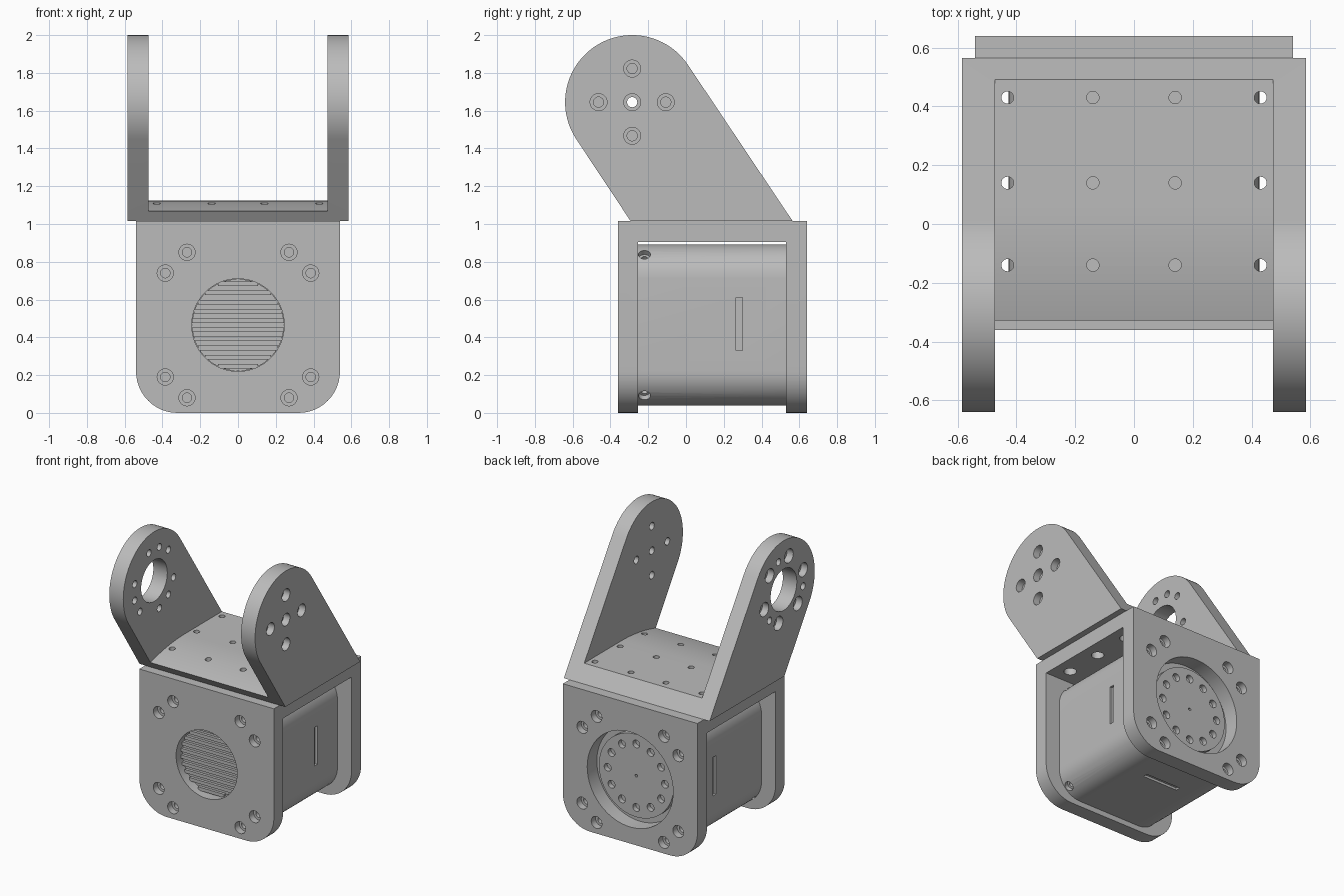
import bpy, bmesh, math
from mathutils import Vector

if "Cube" in bpy.data.objects:
    bpy.data.objects.remove(bpy.data.objects["Cube"])

grey = bpy.data.materials.new("plain_grey")
grey.use_nodes = True
grey.diffuse_color = (0.5, 0.5, 0.5, 1)
grey.node_tree.nodes["Principled BSDF"].inputs["Base Color"].default_value = (0.5, 0.5, 0.5, 1)

AXES = {"x": Vector((1, 0, 0)), "y": Vector((0, 1, 0)), "z": Vector((0, 0, 1))}


def prism(bm, outline, axis, lo, hi):
    """Extrude a 2D outline along an axis (outline is xz for y, yz for x, xy for z)."""
    put = {"x": lambda a, b: (lo, a, b), "y": lambda a, b: (a, lo, b), "z": lambda a, b: (a, b, lo)}[axis]
    face = bm.faces.new([bm.verts.new(put(*p)) for p in outline])
    new = bmesh.ops.extrude_face_region(bm, geom=[face])["geom"]
    bmesh.ops.translate(bm, vec=AXES[axis] * (hi - lo), verts=[v for v in new if isinstance(v, bmesh.types.BMVert)])
    bmesh.ops.recalc_face_normals(bm, faces=bm.faces[:])


def box(bm, x0, x1, y0, y1, z0, z1):
    prism(bm, [(x0, z0), (x1, z0), (x1, z1), (x0, z1)], "y", y0, y1)


def rod(bm, start, end, radius, sides=24):
    """Capped cylinder between two points."""
    start, end = Vector(start), Vector(end)
    d = end - start
    mat = d.to_track_quat("Z", "Y").to_matrix().to_4x4()
    mat.translation = (start + end) / 2
    bmesh.ops.create_cone(bm, cap_ends=True, segments=sides, radius1=radius, radius2=radius,
                          depth=d.length, matrix=mat)


def make(name, bm):
    mesh = bpy.data.meshes.new(name)
    bm.to_mesh(mesh)
    bm.free()
    obj = bpy.data.objects.new(name, mesh)
    bpy.context.collection.objects.link(obj)
    mesh.materials.append(grey)
    return obj


def activate(obj):
    bpy.ops.object.select_all(action="DESELECT")
    obj.select_set(True)
    bpy.context.view_layer.objects.active = obj


def cut(obj, bm):
    """Subtract the cutter shapes and discard them."""
    cutter = make("cutter", bm)
    cutter.hide_render = True
    mod = obj.modifiers.new("cut", "BOOLEAN")
    mod.operation, mod.solver, mod.object = "DIFFERENCE", "EXACT", cutter
    mod.use_self = True
    activate(obj)
    bpy.ops.object.modifier_apply(modifier=mod.name)
    bpy.data.objects.remove(cutter)


def smooth(obj):
    activate(obj)
    bpy.ops.object.shade_smooth_by_angle(angle=math.radians(30))


def arc(cx, cy, r, a0, a1, n):
    return [(cx + r * math.cos(math.radians(a0 + (a1 - a0) * i / n)),
             cy + r * math.sin(math.radians(a0 + (a1 - a0) * i / n))) for i in range(n + 1)]


MID = 0.465                                   # height of the motor axis
FRONT, BACK = -0.36, 0.64
IN_FRONT, IN_BACK = -0.255, 0.53
DECK = 1.015                                  # joint between the two brackets
deck_holes = [(x, y) for x in (-0.43, -0.14, 0.14, 0.43) for y in (-0.14, 0.14, 0.43)]

# Lower bracket: inverted channel with rounded lower corners
bm = bmesh.new()
prism(bm, arc(-0.32, 0.22, 0.22, 180, 270, 12) + arc(0.32, 0.22, 0.22, 270, 360, 12)
      + [(0.54, DECK), (-0.54, DECK)], "y", FRONT, BACK)
lower = make("lower_bracket", bm)
bm = bmesh.new()
box(bm, -1, 1, IN_FRONT, IN_BACK, -1, 0.905)
cut(lower, bm)
bm = bmesh.new()
rod(bm, (0, FRONT - 0.1, MID), (0, 0, MID), 0.245, 64)
rod(bm, (0, 0.3, MID), (0, BACK + 0.1, MID), 0.345, 64)
for sx in (-1, 1):
    for sz in (-1, 1):
        for dx, dz in ((0.27, 0.385), (0.385, 0.275)):
            x, z = sx * dx, MID + sz * dz
            rod(bm, (x, -1, z), (x, 1, z), 0.025)
            rod(bm, (x, -1, z), (x, FRONT + 0.05, z), 0.043)
            rod(bm, (x, BACK - 0.05, z), (x, 1, z), 0.043)
for x, y in deck_holes:
    rod(bm, (x, y, 0.8), (x, y, 1.2), 0.021)
    rod(bm, (x, y, 0.8), (x, y, 0.96), 0.042)
cut(lower, bm)
smooth(lower)

# Upper bracket: two leaning arms joined by a crowned base
HUB_Y, HUB_Z, HUB_R = -0.285, 1.645, 0.355
bm = bmesh.new()
prism(bm, [(-0.293, DECK), (0.565, DECK)] + arc(HUB_Y, HUB_Z, HUB_R, 33.6, 213.6, 48),
      "x", -0.585, 0.585)
upper = make("upper_bracket", bm)
bm = bmesh.new()
crown = [(y, 1.125 - (0.07 - y) ** 2 / 2.76) for y in [-0.5 + 0.57 * i / 16 for i in range(17)]]
prism(bm, [(-1, crown[0][1])] + crown + [(1, 1.125), (1, 2.5), (-1, 2.5)], "x", -0.473, 0.473)
cut(upper, bm)
bm = bmesh.new()
for x, y in deck_holes:
    rod(bm, (x, y, 0.9), (x, y, 1.3), 0.021)
# idler arm: five counterbored holes
for dy, dz in ((0, 0), (0.178, 0), (-0.178, 0), (0, 0.178), (0, -0.178)):
    y, z = HUB_Y + dy, HUB_Z + dz
    rod(bm, (0.3, y, z), (0.8, y, z), 0.027)
    rod(bm, (0.535, y, z), (0.8, y, z), 0.045)
# horn arm: large bore with a ring of screw holes
rod(bm, (-0.8, HUB_Y, HUB_Z), (-0.3, HUB_Y, HUB_Z), 0.15, 48)
for y, z in arc(HUB_Y, HUB_Z, 0.23, 45, 345, 5):
    rod(bm, (-0.8, y, z), (-0.3, y, z), 0.025)
    rod(bm, (-0.8, y, z), (-0.535, y, z), 0.05)
for y, z in arc(HUB_Y, HUB_Z, 0.23, 75, 315, 2):
    rod(bm, (-0.8, y, z), (-0.3, y, z), 0.025)
cut(upper, bm)
smooth(upper)

# Motor body: rounded square barrel
H, R = 0.427, 0.18
bm = bmesh.new()
outline = []
for k, (sx, sz) in enumerate(((1, 1), (-1, 1), (-1, -1), (1, -1))):
    outline += arc(sx * (H - R), MID + sz * (H - R), R, 90 * k, 90 * k + 90, 12)
prism(bm, outline, "y", IN_FRONT, IN_BACK)
motor = make("motor_body", bm)
bm = bmesh.new()
for sx in (-1, 1):
    box(bm, min(sx * 0.41, sx * 0.5), max(sx * 0.41, sx * 0.5), 0.265, 0.3, 0.33, 0.61)
    for sz in (-1, 1):
        for depth, r in ((0.35, 0.032), (0.3, 0.018)):
            rod(bm, (sx * depth, -0.22, MID + sz * depth), (sx * 0.6, -0.22, MID + sz * 0.6), r)
box(bm, -0.14, 0.14, 0.265, 0.3, 0, 0.055)
cut(motor, bm)
smooth(motor)

# Cooling fins inside the front opening
bm = bmesh.new()
count, fin_r = 10, 0.243
pitch = 2 * fin_r / count
for i in range(count):
    z = -fin_r + pitch * (i + 0.5)
    half = math.sqrt(fin_r ** 2 - z ** 2)
    box(bm, -half, half, -0.31, -0.25, MID + z - pitch / 4, MID + z + pitch / 4)
rod(bm, (0, -0.29, MID), (0, -0.25, MID), fin_r, 64)
smooth(make("cooling_fins", bm))

# Output disc inside the rear opening
bm = bmesh.new()
rod(bm, (0, 0.5, MID), (0, 0.57, MID), 0.3, 64)
disc = make("output_disc", bm)
bm = bmesh.new()
for x, z in arc(0, MID, 0.23, 0, 330, 11):
    rod(bm, (x, 0.535, z), (x, 0.7, z), 0.028)
rod(bm, (0, 0.535, MID), (0, 0.7, MID), 0.01, 12)
cut(disc, bm)
smooth(disc)
